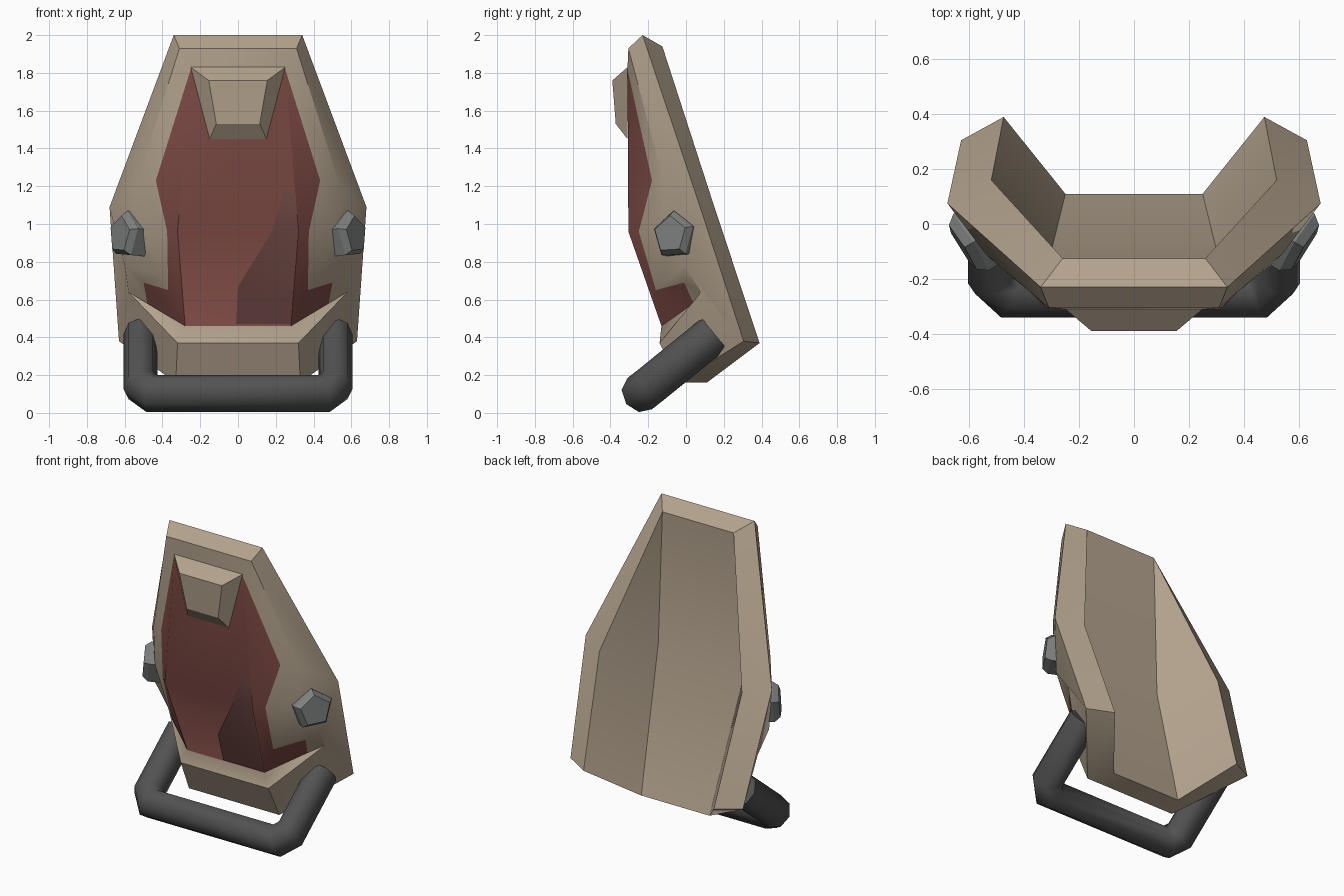
import bpy, bmesh, math
from mathutils import Vector

if "Cube" in bpy.data.objects:
    bpy.data.objects.remove(bpy.data.objects["Cube"])


def mat(name, rgb):
    m = bpy.data.materials.new(name)
    m.diffuse_color = (*rgb, 1)
    m.use_nodes = True
    m.node_tree.nodes["Principled BSDF"].inputs["Base Color"].default_value = m.diffuse_color
    return m


TAN = mat("tan", (.45, .365, .268))
RED = mat("dull red", (.21, .07, .06))
DARK_RED = mat("dark red", (.15, .062, .055))
IRON = mat("dark iron", (.085, .085, .085))
STEEL = mat("steel", (.21, .22, .22))


def make(name, verts, faces, mats, slots=None, fix=True, smooth=30):
    me = bpy.data.meshes.new(name)
    me.from_pydata(verts, [], faces)
    for m in mats:
        me.materials.append(m)
    if slots:
        for p, s in zip(me.polygons, slots):
            p.material_index = s
    bm = bmesh.new()
    bm.from_mesh(me)
    if fix:
        bmesh.ops.recalc_face_normals(bm, faces=bm.faces)
    bm.to_mesh(me)
    bm.free()
    ob = bpy.data.objects.new(name, me)
    bpy.context.collection.objects.link(ob)
    bpy.ops.object.select_all(action='DESELECT')
    bpy.context.view_layer.objects.active = ob
    ob.select_set(True)
    bpy.ops.object.shade_smooth_by_angle(angle=math.radians(smooth))
    return ob


def symmetric(name, half, groups):
    """Right-half points; '-x' in a face means the mirrored point."""
    keys = list(half)
    n = len(keys)
    verts = list(half.values()) + [(-x, y, z) for x, y, z in half.values()]
    faces, slots, mats = [], [], []
    for s, (m, rows) in enumerate(groups):
        mats.append(m)
        for f in [f for row in rows for f in row.split(",")]:
            ids = [keys.index(k.strip("-")) + n * k.startswith("-") for k in f.split()]
            faces.append(ids)
            slots.append(s)
            if "-" not in f:
                faces.append([(i + n) % (2 * n) for i in reversed(ids)])
                slots.append(s)
    return make(name, verts, faces, mats, slots)


# Shell: o outer rim, b/d hollow back, c/t raised front rim, g/h side notch, r red ridge
P = dict(
    o0=(.34, -.23, 2), o1=(.68, .075, 1.09), o2=(.63, .305, .38),
    b0=(.26, -.125, 1.94), b1=(.52, .16, 1.06), b2=(.475, .39, .37),
    d1=(.318, -.165, 1.04), d2=(.25, .11, .16),
    c0=(.31, -.305, 1.93), c1=(.54, -.11, 1.2), c2=(.51, -.14, .97),
    t0=(.25, -.31, 1.82), t1=(.435, -.18, 1.23), t2=(.375, -.25, .96), t3=(.37, -.16, .65),
    g0=(.40, -.165, .73), g1=(.60, -.01, .78), g2=(.58, .08, .64), g3=(.32, -.14, .37),
    h1=(.50, -.01, .69), h2=(.48, .04, .58), h3=(.28, -.13, .46),
    e=(.33, -.04, .16), r1=(.32, -.305, .96))
symmetric("shell", P, [
    (TAN, ["c0 o0 -o0 -c0, o0 b0 -b0 -o0, c0 -c0 -t0 t0",
           "h3 -h3 -g3 g3, g3 -g3 -e e, e -e -d2 d2",
           "b0 -b0 -d1 d1, d1 -d1 -d2 d2",
           "c0 c1 o1 o0, c1 c2 o1, c2 g0 g1 o1, g1 g2 o2 o1, g2 g3 e o2",
           "t0 t1 c1 c0, t1 t2 c2 c1, t2 t3 g0 c2",
           "t3 h1 g1 g0, h1 h2 g2 g1, h2 h3 g3 g2",
           "e d2 b2 o2, o0 o1 b1 b0, o1 o2 b2 b1, b0 b1 d1, b1 b2 d2 d1"]),
    (RED, ["t0 -t0 -r1 r1, r1 -r1 -h3 h3",
           "t0 t1 r1, t1 t2 r1, r1 t2 t3 h3, t3 h1 h2 h3"])])


# Darker worn area painted on the red panel
def panel(x, z):
    y = -.305 if z >= .96 else -.305 + (.96 - z) * .35
    return (x, y - .006, z)


make("worn_patch", [panel(*p) for p in
                    ((-.01, .47), (.28, .47), (.318, .96), (.18, .96), (0, .67),
                     (.30, 1.14), (.25, 1.18))],
     [(0, 1, 2, 3, 4), (3, 2, 5, 6)], [DARK_RED], fix=False)

# Raised pad at the top of the panel
symmetric("top_pad", dict(
    a=(.25, -.31, 1.83), f=(.155, -.39, 1.76), l=(.115, -.372, 1.53), k=(.15, -.31, 1.45)),
    [(TAN, ["a -a -f f, f -f -l l, l -l -k k, a f l k, k -k -a a"])])

# Pentagonal side bolts with a bevelled cap
for side, sx in (("right", 1), ("left", -1)):
    n = Vector((.84, -.53, .08)).normalized()
    t = Vector((.53, .84, 0)).normalized()
    u = n.cross(t)
    u = u if u.z > 0 else -u
    verts = []
    for depth, r in ((-.13, .128), (-.035, .128), (0, .1)):
        for i in range(5):
            a = math.tau * i / 5 - .05
            p = Vector((.627, -.085, .945)) + n * depth + t * r * math.sin(a) + u * r * math.cos(a)
            verts.append((p.x * sx, p.y, p.z))
    faces = [(j + i, j + (i + 1) % 5, j + 5 + (i + 1) % 5, j + 5 + i)
             for j in (0, 5) for i in range(5)]
    make(side + "_bolt", verts, faces + [(0, 1, 2, 3, 4), (10, 11, 12, 13, 14)], [STEEL])

# Carrying bar: eight-sided tube swept along a U with cut corners
right = [Vector(p) for p in ((.515, .15, .42), (.515, -.19, .145), (.455, -.245, .102))]
path = right + [Vector((-p.x, p.y, p.z)) for p in reversed(right)]
w = Vector((0, -.27, .345)).normalized()    # normal of the plane the U lies in
verts, N = [], 8
for i, p in enumerate(path):
    a = (p - path[i - 1]).normalized() if i else None
    b = (path[i + 1] - p).normalized() if i + 1 < len(path) else None
    d = ((a or b) + (b or a)).normalized()
    s = d.cross(w).normalized()
    v = s.cross(d)
    miter = 1 / max(.5, d.dot(a or b))
    for k in range(N):
        q = math.tau * k / N
        verts.append(p + (s * math.cos(q) * miter * .09 + v * math.sin(q) * .105))
faces = [(i * N + k, i * N + (k + 1) % N, (i + 1) * N + (k + 1) % N, (i + 1) * N + k)
         for i in range(len(path) - 1) for k in range(N)]
faces += [tuple(range(N)), tuple(range(len(verts) - N, len(verts)))]
make("carrying_bar", verts, faces, [IRON], smooth=55)
